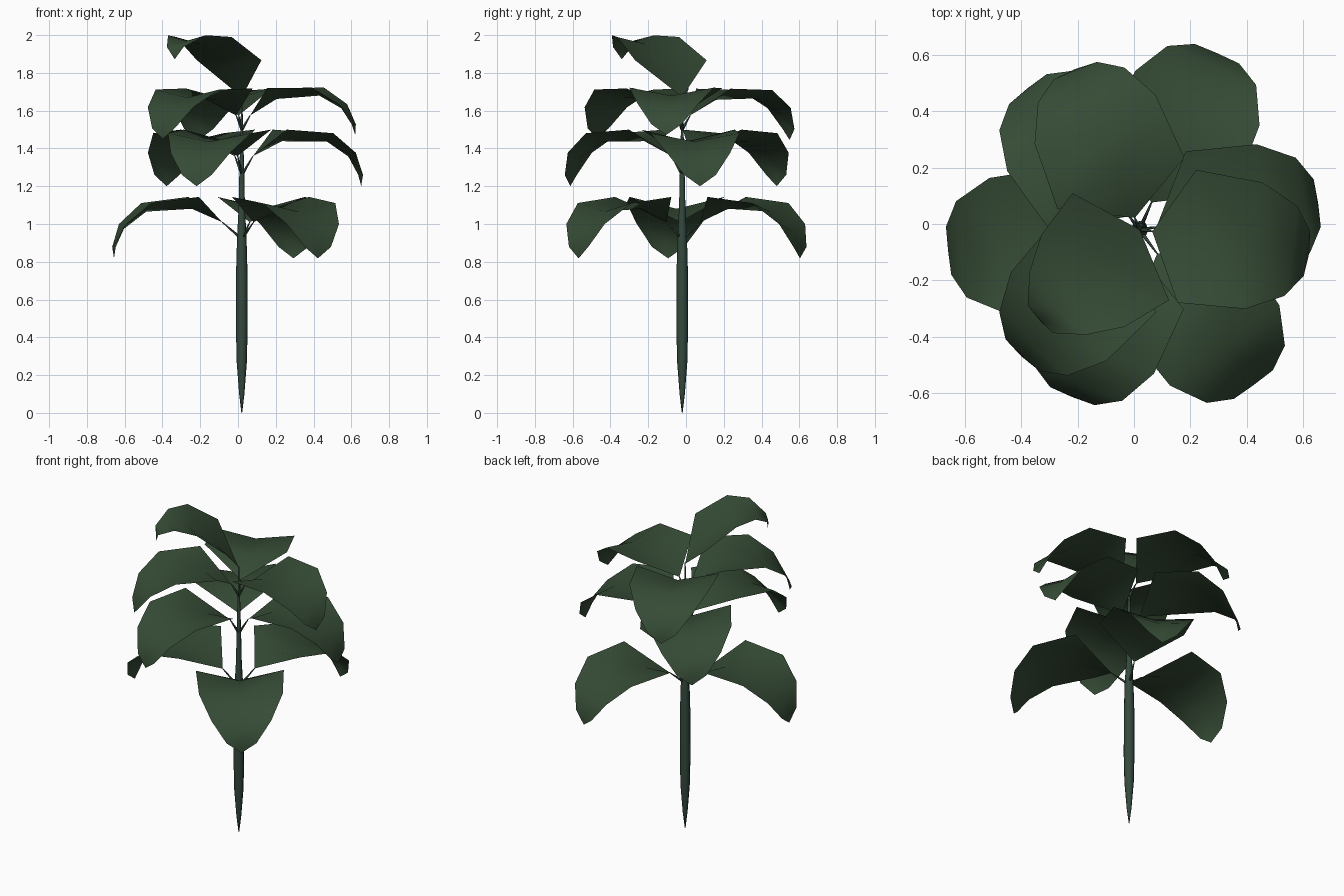
import bpy, math
from mathutils import Vector, Matrix

if "Cube" in bpy.data.objects:
    bpy.data.objects.remove(bpy.data.objects["Cube"])

AXIS = Vector((0.02, -0.02, 0))


def material(name, rgb):
    m = bpy.data.materials.new(name)
    m.diffuse_color = (*rgb, 1)
    m.use_nodes = True
    m.node_tree.nodes["Principled BSDF"].inputs["Base Color"].default_value = m.diffuse_color
    return m


LEAF = material("leaf_green", (0.036, 0.07, 0.036))
STEM = material("stem_green", (0.035, 0.068, 0.048))


def make(name, verts, faces, mat):
    me = bpy.data.meshes.new(name)
    me.from_pydata(verts, [], faces)
    me.materials.append(mat)
    me.polygons.foreach_set("use_smooth", [True] * len(me.polygons))
    me.update()
    ob = bpy.data.objects.new(name, me)
    bpy.context.collection.objects.link(ob)
    return ob


def tube(name, rings, sides):
    """Tapered tube through (centre, radius) rings."""
    axis = (rings[-1][0] - rings[0][0]).normalized()
    q = Vector((0, 0, 1)).rotation_difference(axis)
    verts, faces = [], []
    for c, r in rings:
        for i in range(sides):
            a = math.tau * i / sides
            verts.append(c + q @ Vector((r * math.cos(a), r * math.sin(a), 0)))
    for k in range(len(rings) - 1):
        for i in range(sides):
            j = (i + 1) % sides
            faces.append((k * sides + i, k * sides + j,
                          (k + 1) * sides + j, (k + 1) * sides + i))
    n = len(verts)
    faces += [tuple(range(sides))[::-1], tuple(range(n - sides, n))]
    return make(name, verts, faces, STEM)


# Leaf rows: edge along, half width, edge height, rib along, rib height
ROWS = [(0.15, 0.25, 0.132, 0.16, 0.07),
        (0.40, 0.238, 0.10, 0.40, 0.055),
        (0.525, 0.17, -0.01, 0.53, -0.045),
        (0.57, 0.085, -0.13, 0.572, -0.125)]
TIP = (0.57, 0, -0.19)
TOP_ROWS = [(0.09, 0.255, 0.195, 0.125, 0.15),
            (0.27, 0.22, 0.318, 0.29, 0.28),
            (0.39, 0.15, 0.327, 0.405, 0.295),
            (0.474, 0.066, 0.265, 0.477, 0.26)]
TOP_TIP = (0.478, 0, 0.20)


def leaf(name, angle, reach, z, pitch, scale, rows=ROWS, tip=TIP):
    verts = [(0, 0, 0)]
    for x, w, ze, xr, zr in rows:
        verts += [(x, w, ze), (xr, 0, zr), (x, -w, ze)]
    verts.append(tip)
    faces = [(0, 2, 1), (0, 3, 2)]
    for k in range(len(rows) - 1):
        a, b = 1 + 3 * k, 4 + 3 * k
        faces += [(a, a + 1, b + 1, b), (a + 1, a + 2, b + 2, b + 1)]
    n = len(verts) - 1
    faces += [(n - 3, n - 2, n), (n - 2, n - 1, n)]
    mat = (Matrix.Translation(AXIS) @ Matrix.Rotation(math.radians(angle), 4, 'Z')
           @ Matrix.Translation((reach, 0, z))
           @ Matrix.Rotation(-math.radians(pitch), 4, 'Y') @ Matrix.Scale(scale, 4))
    make(name, [mat @ Vector(v) for v in verts], faces, LEAF)
    return mat.translation.copy()


# Main stem
profile = [(0, 0.002), (0.1, 0.014), (0.27, 0.027), (0.45, 0.031), (0.75, 0.03),
           (0.93, 0.025), (1.08, 0.017), (1.27, 0.013), (1.5, 0.007), (1.68, 0.003)]
tube("stem", [(AXIS + Vector((0, 0, z)), r) for z, r in profile], 8)

# Three whorls of three leaves: angles, reach, leaf z, pitches, scales, stalk z
tiers = [((66.3, 186.3, -53.7), 0.105, 1.01, (0, 0, 0), (1.01, 1.01, 1.01), 0.92),
         ((8.5, 128.5, 248), 0.06, 1.36, (3, 3, 3), (1, 1, 1), 1.26),
         ((-8, 112, 227), 0.045, 1.575, (8, 5.5, 6), (0.95, 0.97, 0.97), 1.50)]
for t, (angs, reach, z, pitches, scales, zs) in enumerate(tiers):
    for i in range(3):
        base = leaf(f"leaf_{t}_{i}", angs[i], reach, z, pitches[i], scales[i])
        tube(f"leaf_stalk_{t}_{i}",
             [(AXIS + Vector((0, 0, zs)), 0.009), (base, 0.003)], 5)

# Single upright leaf at the top
leaf("top_leaf", 222, 0.0, 1.672, 0, 1.0, TOP_ROWS, TOP_TIP)
